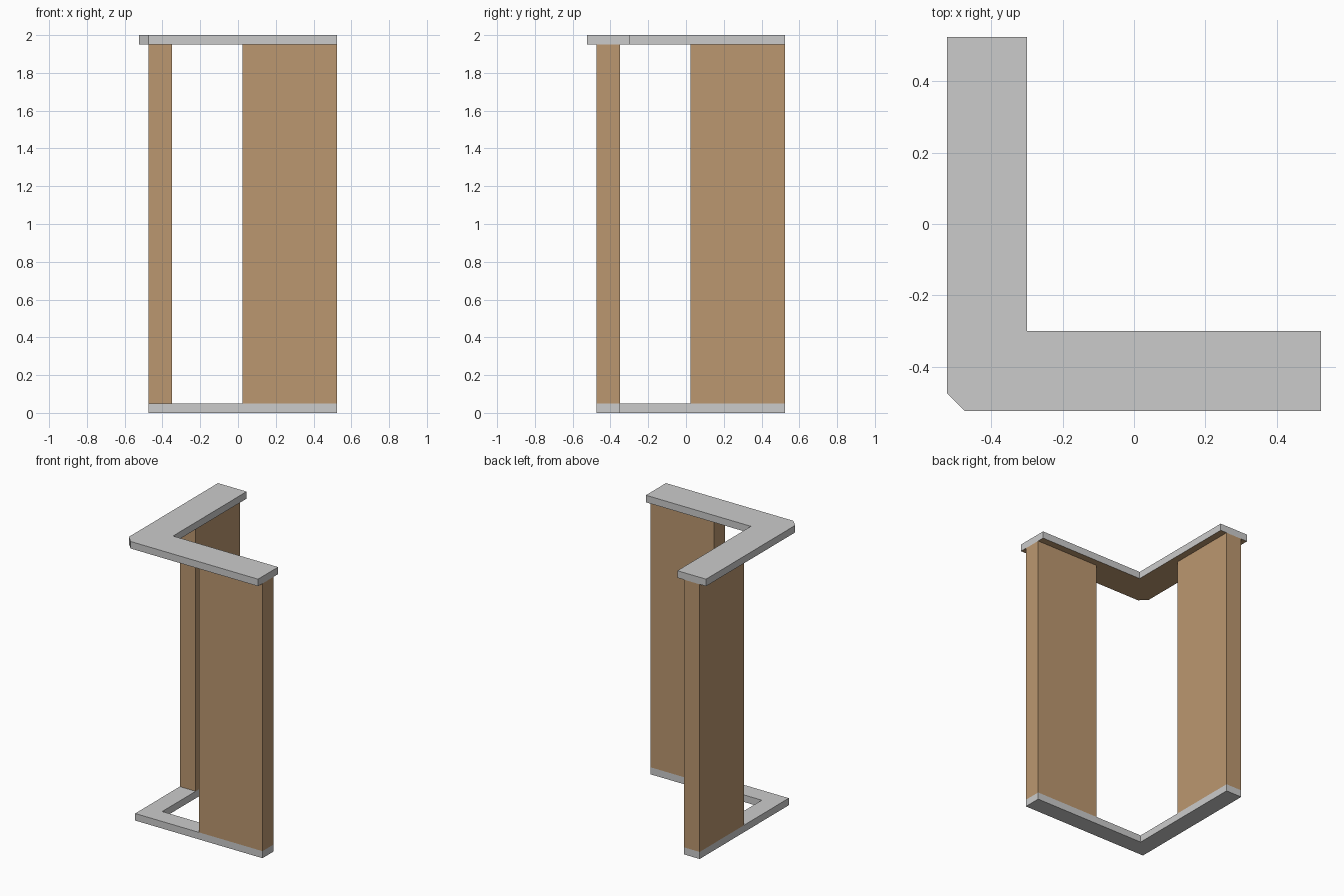
import bpy, bmesh

if "Cube" in bpy.data.objects:
    bpy.data.objects.remove(bpy.data.objects["Cube"])

wood = bpy.data.materials.new("wood")
wood.diffuse_color = (0.5, 0.31, 0.16, 1)
wood.use_nodes = True
wood.node_tree.nodes["Principled BSDF"].inputs["Base Color"].default_value = wood.diffuse_color


def prism(name, outline, z0, z1, material=None, open_bottom=False):
    """Extrude a counter-clockwise outline from z0 to z1."""
    bm = bmesh.new()
    low = [bm.verts.new((x, y, z0)) for x, y in outline]
    high = [bm.verts.new((x, y, z1)) for x, y in outline]
    bm.faces.new(high)
    if not open_bottom:
        bm.faces.new(low[::-1])
    for i in range(len(outline)):
        j = (i + 1) % len(outline)
        bm.faces.new((low[i], low[j], high[j], high[i]))
    return finish(name, bm, material)


def finish(name, bm, material=None):
    mesh = bpy.data.meshes.new(name)
    bm.to_mesh(mesh)
    bm.free()
    if material:
        mesh.materials.append(material)
    obj = bpy.data.objects.new(name, mesh)
    bpy.context.collection.objects.link(obj)
    return obj


END = 0.525            # free ends of both arms
OUT, IN = -0.475, -0.35  # outer and inner wall lines
MID = 0.025            # where each wall panel starts

# L-shaped base strip
base = [(OUT, OUT), (END, OUT), (END, IN), (IN, IN), (IN, END), (OUT, END)]
prism("base", base, 0, 0.05)

# Two wall panels at the ends of the arms
panel = [(MID, OUT), (END, OUT), (END, IN), (MID, IN)]
prism("front_wall", panel, 0.05, 1.95, wood)
prism("side_wall", [(y, x) for x, y in panel][::-1], 0.05, 1.95, wood)

# Wider top slab with a clipped outer corner
cap = [(-END, OUT), (OUT, -END), (END, -END), (END, -0.3),
       (-0.3, -0.3), (-0.3, END), (-END, END)]
prism("top_slab", cap, 1.95, 2.0, open_bottom=True)

# Wooden underside closing the top slab
bm = bmesh.new()
bm.faces.new([bm.verts.new((x, y, 1.95)) for x, y in reversed(cap)])
finish("top_underside", bm, wood)
